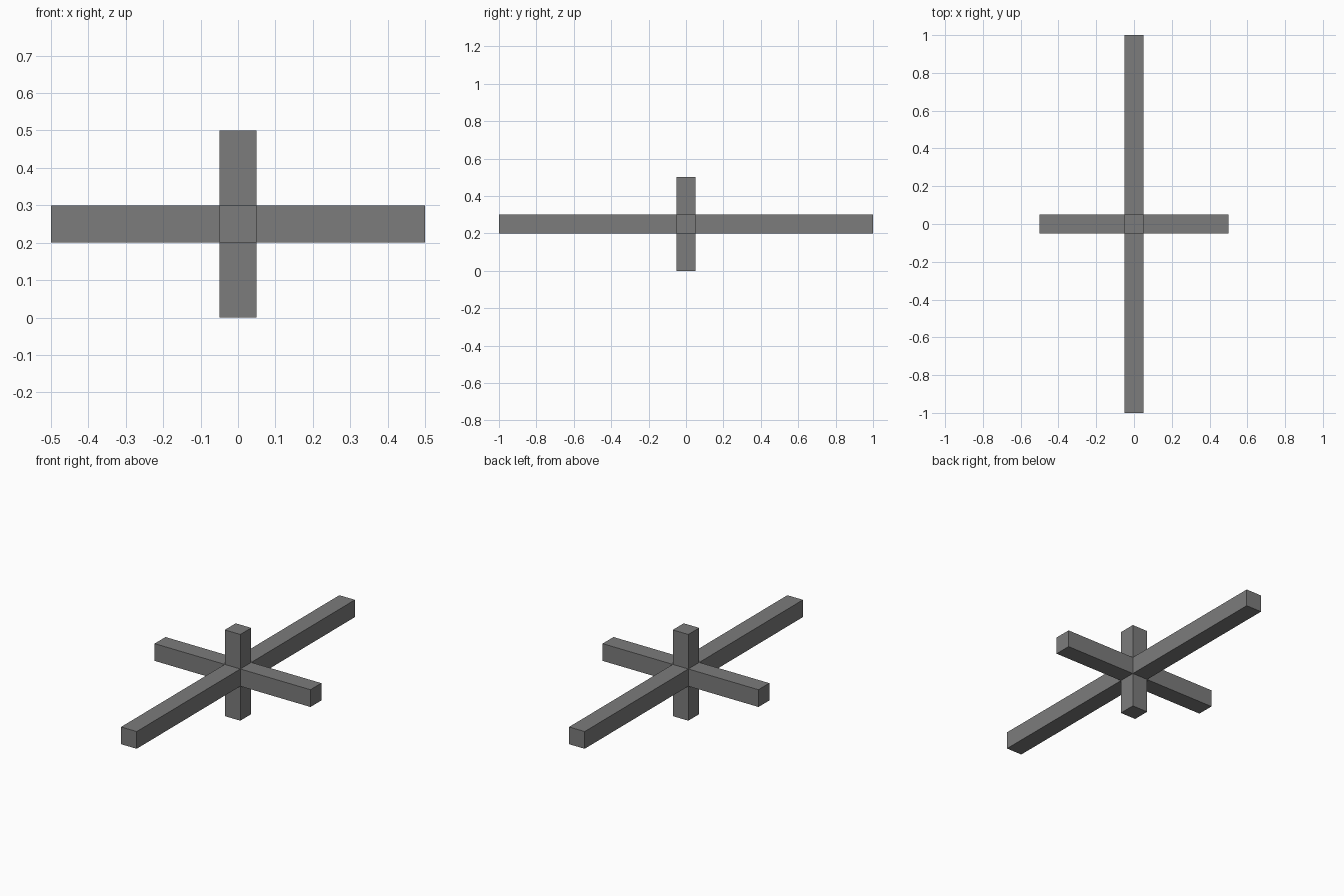
import bpy
import bmesh
from mathutils import Vector

if "Cube" in bpy.data.objects:
    bpy.data.objects.remove(bpy.data.objects["Cube"])

REACH = Vector((0.5, 1.0, 0.25))  # half length of the arms along x, y, z
CORE = 0.1                        # bar thickness
CENTRE_Z = 0.25

# Core cube, with each of its six faces extruded into an arm
bm = bmesh.new()
bmesh.ops.create_cube(bm, size=CORE)
arms = bmesh.ops.extrude_discrete_faces(bm, faces=bm.faces[:])["faces"]
for face in arms:
    face.normal_update()
    n = face.normal.copy()
    length = sum(abs(n[i]) * REACH[i] for i in range(3)) - CORE / 2
    bmesh.ops.translate(bm, verts=face.verts[:], vec=n * length)

# Weld the arms at the core and orient the surface outwards
bmesh.ops.remove_doubles(bm, verts=bm.verts[:], dist=0.0001)
bmesh.ops.recalc_face_normals(bm, faces=bm.faces[:])

mesh = bpy.data.meshes.new("three_way_cross")
bm.to_mesh(mesh)
bm.free()
cross = bpy.data.objects.new("three_way_cross", mesh)
cross.location.z = CENTRE_Z
bpy.context.collection.objects.link(cross)

# Dark grey finish
dark = bpy.data.materials.new("dark_grey")
dark.diffuse_color = (0.2, 0.2, 0.2, 1.0)
dark.use_nodes = True
dark.node_tree.nodes["Principled BSDF"].inputs["Base Color"].default_value = dark.diffuse_color
mesh.materials.append(dark)
